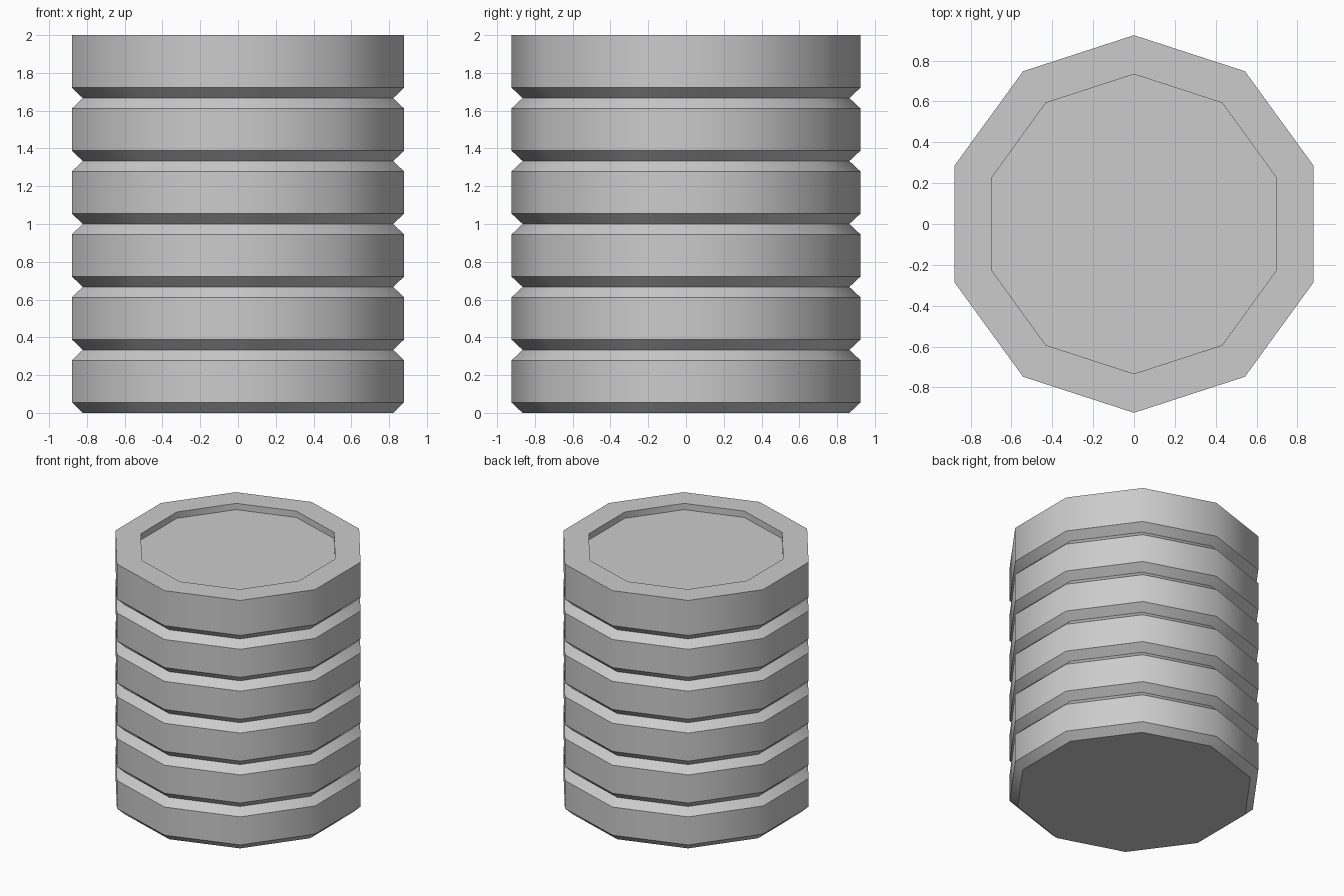
import bpy
import bmesh
from math import pi, radians, sin, cos

SIDES = 10
OUTER, GROOVE, RECESS = 0.924, 0.865, 0.733
BANDS = 6
PITCH = 2 / BANDS
CHAMFER = 0.055
DEPTH = 0.05

cube = bpy.data.objects.get("Cube")
if cube:
    bpy.data.objects.remove(cube, do_unlink=True)

# Plain grey material
grey = bpy.data.materials.new("plain grey")
grey.use_nodes = True
color = (0.6, 0.6, 0.6, 1)
grey.diffuse_color = color
grey.node_tree.nodes["Principled BSDF"].inputs["Base Color"].default_value = color

# Side profile: stacked bands with V grooves, then the rim and recess
profile = []
for i in range(BANDS):
    base = i * PITCH
    top = 2 if i == BANDS - 1 else base + PITCH - CHAMFER
    profile += [(GROOVE, base), (OUTER, base + CHAMFER), (OUTER, top)]
profile += [(RECESS, 2), (RECESS, 2 - DEPTH)]

# Sweep the profile around a ten-sided ring with a corner at the front
bm = bmesh.new()
rings = []
for radius, z in profile:
    angles = [2 * pi * k / SIDES - pi / 2 for k in range(SIDES)]
    rings.append([bm.verts.new((radius * cos(a), radius * sin(a), z)) for a in angles])
for low, high in zip(rings, rings[1:]):
    for k in range(SIDES):
        n = (k + 1) % SIDES
        bm.faces.new((low[k], low[n], high[n], high[k]))

# Bottom cap and recessed floor
bm.faces.new(rings[0][::-1])
bm.faces.new(rings[-1])

mesh = bpy.data.meshes.new("grooved_drum")
bm.to_mesh(mesh)
bm.free()
mesh.materials.append(grey)
drum = bpy.data.objects.new("grooved_drum", mesh)
bpy.context.collection.objects.link(drum)

# Smooth around the sides, crisp at chamfers and rims
bpy.ops.object.select_all(action="DESELECT")
drum.select_set(True)
bpy.context.view_layer.objects.active = drum
bpy.ops.object.shade_smooth_by_angle(angle=radians(40))
